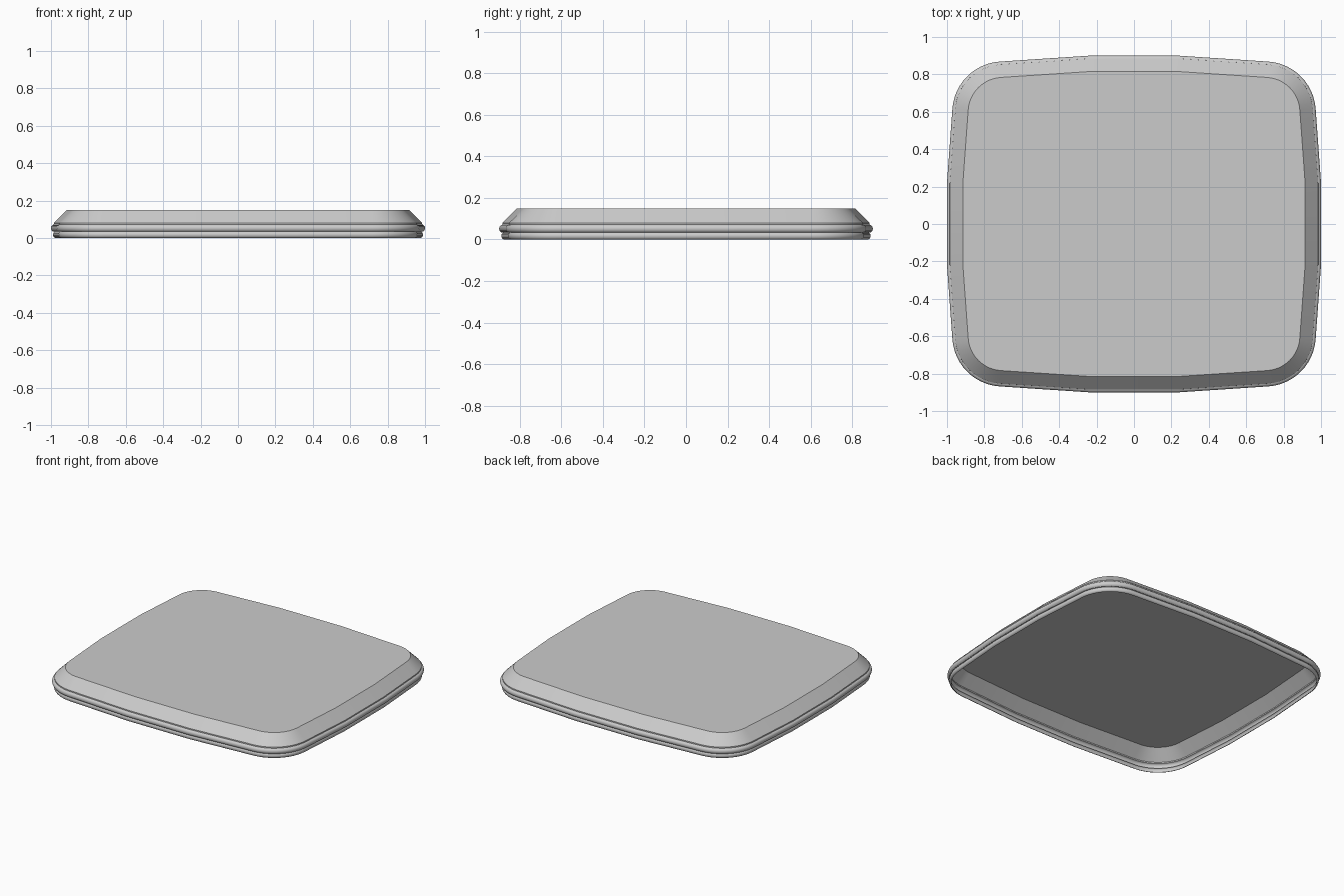
import bpy, bmesh, math

if "Cube" in bpy.data.objects:
    bpy.data.objects.remove(bpy.data.objects["Cube"])

# Quarter outline as (x, y, normal angle): bowed side, round corner, bowed end
CX, CY, R = 0.70, 0.597, 0.272
quarter = [(1.0, 0.22, 2)]
for i in range(13):
    a = 4 + 82 * i / 12
    r = math.radians(a)
    quarter.append((CX + R * math.cos(r), CY + R * math.sin(r), a))
quarter.append((0.24, 0.90, 88))

# Mirror the quarter into a full counter-clockwise loop of points with normals
pts = [(x, y, math.cos(math.radians(a)), math.sin(math.radians(a))) for x, y, a in quarter]
half = pts + [(-x, y, -nx, ny) for x, y, nx, ny in reversed(pts)]
outline = half + [(-x, -y, -nx, -ny) for x, y, nx, ny in half]


def arc(inset, z, ri, rz, a0, a1, n):
    """Bead cross-section bulging outwards."""
    out = []
    for i in range(n + 1):
        a = math.radians(a0 + (a1 - a0) * i / n)
        out.append((inset - ri * math.cos(a), z + rz * math.sin(a)))
    return out


# Wall profile (inset, height): lower rim bead, main bead, step, sloped wall
profile = arc(0.025, 0.0175, 0.014, 0.0175, -90, 65, 8)
profile += arc(0.018, 0.052, 0.018, 0.020, -70, 80, 8)
profile += [(0.015, 0.08), (0.085, 0.15)]

# Thin open-bottomed lid shell
bm = bmesh.new()
rings = [[bm.verts.new((x - nx * d, y - ny * d, z)) for x, y, nx, ny in outline]
         for d, z in profile]
n = len(outline)
for lo, hi in zip(rings, rings[1:]):
    for i in range(n):
        j = (i + 1) % n
        bm.faces.new((lo[i], lo[j], hi[j], hi[i]))
bm.faces.new(rings[-1])
mesh = bpy.data.meshes.new("lid_shell")
bm.to_mesh(mesh)
bm.free()
lid = bpy.data.objects.new("lid_shell", mesh)
bpy.context.collection.objects.link(lid)
bpy.context.view_layer.objects.active = lid
lid.select_set(True)
bpy.ops.object.shade_smooth_by_angle(angle=math.radians(30))
